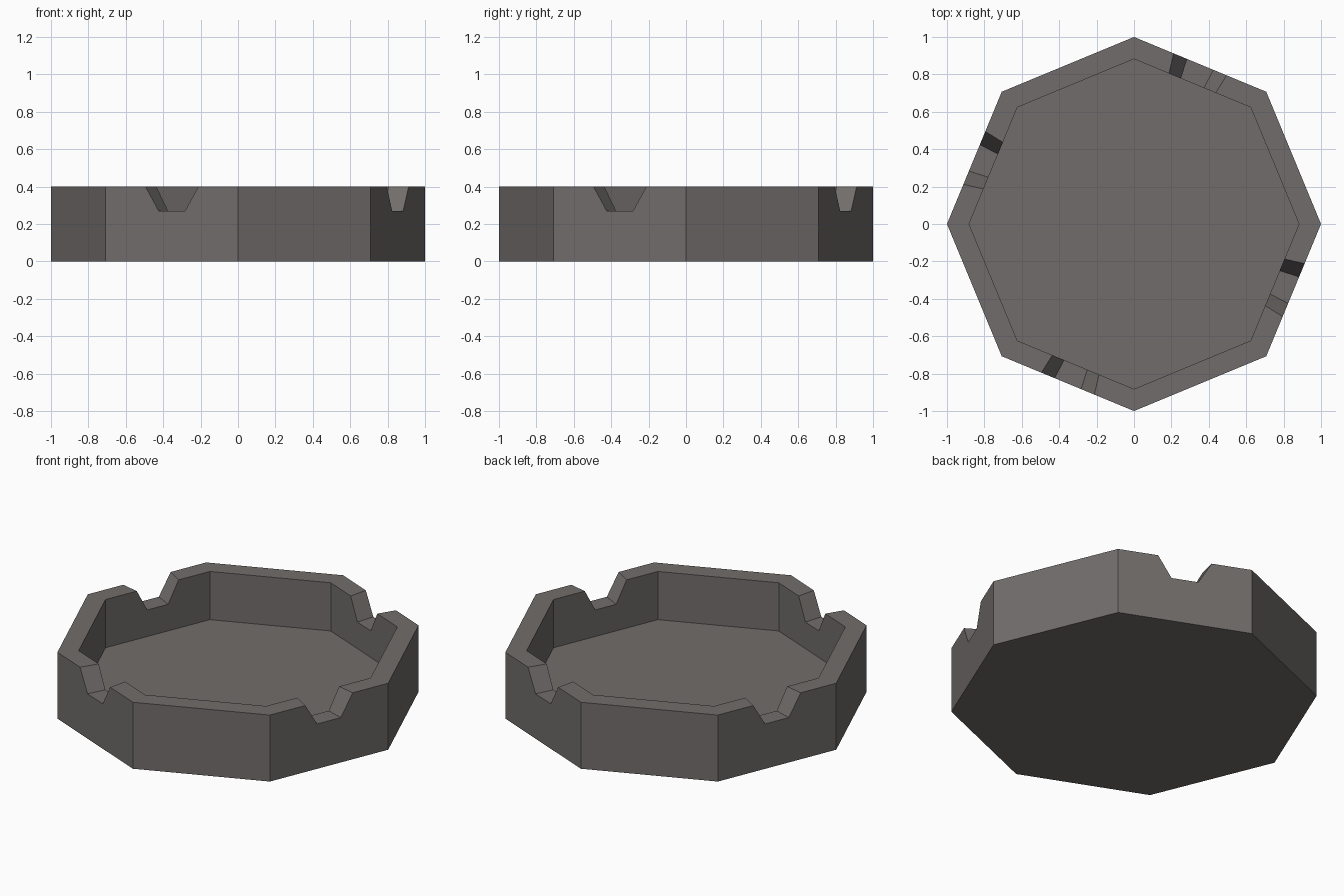
import bpy, bmesh, math
from mathutils import Vector

if "Cube" in bpy.data.objects:
    bpy.data.objects.remove(bpy.data.objects["Cube"])

SIDES, INNER = 8, 0.882
TOP, NOTCH, FLOOR = 0.40, 0.27, 0.11

stone = bpy.data.materials.new("warm_grey_stone")
stone.diffuse_color = (0.165, 0.152, 0.147, 1)
stone.use_nodes = True
stone.node_tree.nodes["Principled BSDF"].inputs["Base Color"].default_value = stone.diffuse_color


def corner(k):
    a = math.tau * (k % SIDES) / SIDES
    return Vector((math.cos(a), math.sin(a), 0))


bm = bmesh.new()


def ring(scale, z):
    return [bm.verts.new(corner(k) * scale + Vector((0, 0, z))) for k in range(SIDES)]


# Corner rings of the octagonal bowl
out_low, out_top = ring(1, 0), ring(1, TOP)
in_low, in_top = ring(INNER, FLOOR), ring(INNER, TOP)

# Underside and dish floor
bm.faces.new(out_low[::-1])
bm.faces.new(in_low)

# Walls and rim, with a tapered rest notch in every second side
notch_profile = [(0.3, TOP), (0.4, NOTCH), (0.6, NOTCH), (0.7, TOP)]
for k in range(SIDES):
    n = (k + 1) % SIDES
    outer, inner = [out_top[k]], [in_top[k]]
    if k % 2:
        for t, z in notch_profile:
            p = corner(k).lerp(corner(n), t)
            outer.append(bm.verts.new((p.x, p.y, z)))
            inner.append(bm.verts.new((p.x * INNER, p.y * INNER, z)))
    outer.append(out_top[n])
    inner.append(in_top[n])
    bm.faces.new([out_low[k], out_low[n]] + outer[::-1])
    bm.faces.new([in_low[n], in_low[k]] + inner)
    for i in range(len(outer) - 1):
        bm.faces.new([outer[i], outer[i + 1], inner[i + 1], inner[i]])

bmesh.ops.recalc_face_normals(bm, faces=bm.faces[:])
mesh = bpy.data.meshes.new("octagonal_ashtray")
bm.to_mesh(mesh)
bm.free()
mesh.materials.append(stone)
bpy.context.collection.objects.link(bpy.data.objects.new("octagonal_ashtray", mesh))
